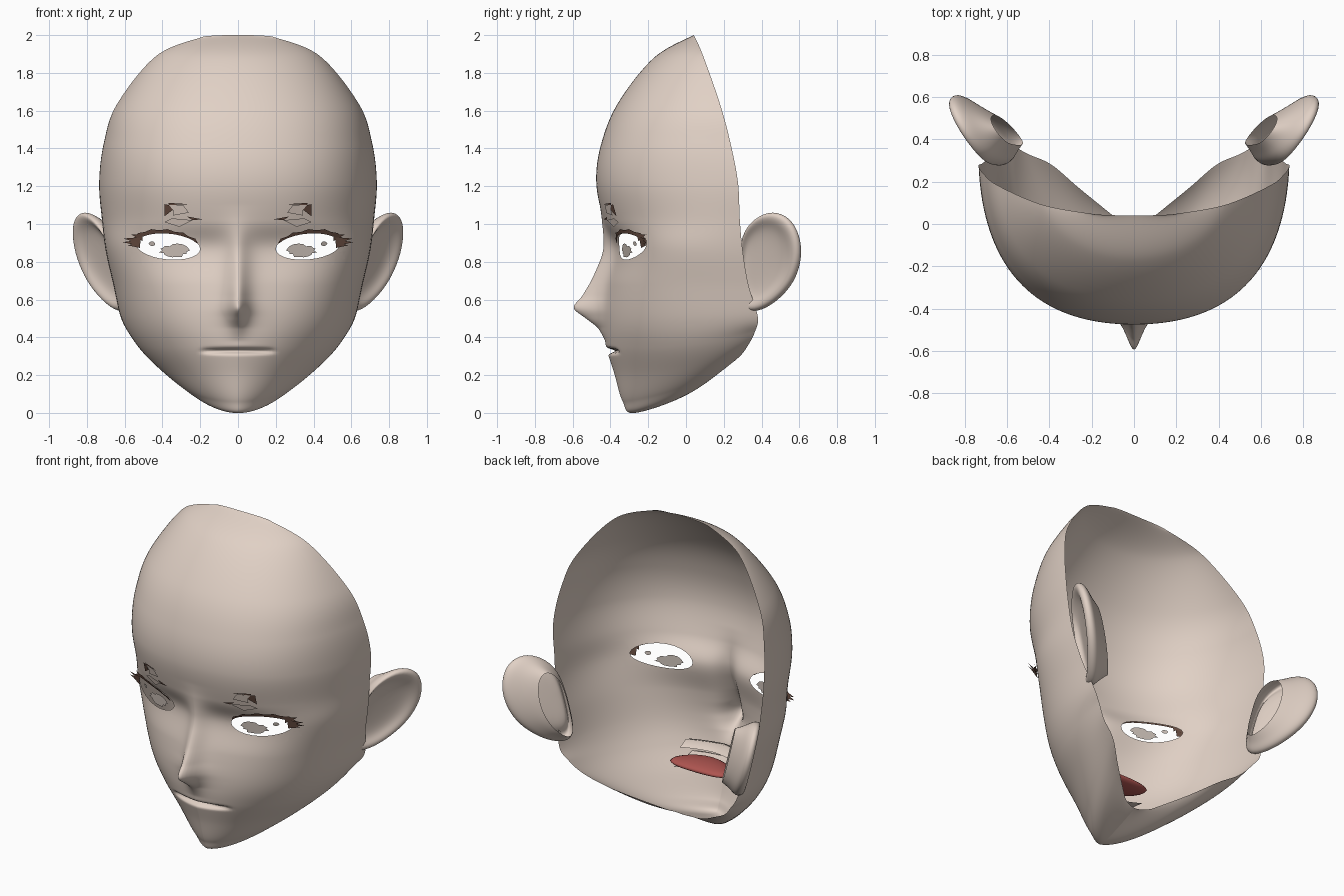
import bpy, bmesh, random
from math import sin, cos, pi, exp
from mathutils import Vector
from mathutils.bvhtree import BVHTree

random.seed(4)
cube = bpy.data.objects.get("Cube")
if cube:
    bpy.data.objects.remove(cube)


def material(name, r, g, b):
    m = bpy.data.materials.new(name)
    m.use_nodes = True
    m.diffuse_color = (r, g, b, 1)
    m.node_tree.nodes["Principled BSDF"].inputs["Base Color"].default_value = (r, g, b, 1)
    return m


SKIN = material("skin", .75, .635, .56)
IRIS = material("iris_grey", .58, .51, .46)
LASH = material("lash_brown", .13, .07, .05)
MOUTH = material("mouth_red", .42, .09, .08)


def add_object(name, bm, mat, smooth=True, mirror=True, subdivide=0):
    for f in bm.faces:
        f.smooth = smooth
    mesh = bpy.data.meshes.new(name)
    bm.to_mesh(mesh)
    bm.free()
    mesh.materials.append(mat)
    ob = bpy.data.objects.new(name, mesh)
    bpy.context.collection.objects.link(ob)
    if subdivide:
        sub = ob.modifiers.new("Smooth", 'SUBSURF')
        sub.levels = sub.render_levels = subdivide
    if mirror:
        ob.modifiers.new("Mirror", 'MIRROR')
    return ob


def grid_faces(bm, rows, closed=False):
    n = len(rows[0])
    for a, b in zip(rows, rows[1:]):
        for j in range(n if closed else n - 1):
            k = (j + 1) % n
            bm.faces.new((a[j], b[j], b[k], a[k]))


# Face shell rows: midline y z, front handle x y, side handle x y z, open edge x y z
ROWS = [
    (.04, 2, .06, .04, .12, .042, 2, .18, .045, 1.993),
    (-.17, 1.88, .23, -.17, .39, -.04, 1.895, .43, .09, 1.892),
    (-.36, 1.64, .37, -.36, .61, -.16, 1.64, .64, .18, 1.635),
    (-.45, 1.42, .45, -.45, .69, -.2, 1.43, .71, .235, 1.43),
    (-.475, 1.22, .48, -.475, .715, -.2, 1.22, .735, .275, 1.22),
    (-.435, 1.02, .42, -.43, .715, -.21, 1.02, .72, .285, 1.02),
    (-.375, .87, .36, -.335, .72, -.29, .87, .7, .3, .86),
    (-.41, .68, .38, -.395, .67, -.22, .67, .66, .33, .68),
    (-.43, .5, .36, -.415, .63, -.16, .46, .62, .38, .51),
    (-.425, .36, .32, -.4, .575, -.07, .3, .565, .365, .43),
    (-.38, .21, .25, -.36, .47, 0, .18, .5, .33, .36),
    (-.335, .06, .15, -.32, .37, .02, .1, .39, .28, .295),
    (-.27, 0, .1, -.25, .24, .02, .07, .26, .17, .21),
    (.01, .1, .03, .01, .07, .02, .11, .1, .04, .12),
]
NOSE = [(.38, 0), (.45, .035), (.5, .1), (.555, .168), (.62, .13), (.7, .095),
        (.8, .075), (.9, .055), (1, .015), (1.1, 0)]


def blend(a, b, c, d, t):
    return [q + .5 * t * (r - p + t * (2 * p - 5 * q + 4 * r - s + t * (3 * (q - r) + s - p)))
            for p, q, r, s in zip(a, b, c, d)]


def nose_height(z):
    for i in range(len(NOSE) - 1):
        (z0, _), (z1, _) = NOSE[i], NOSE[i + 1]
        if z0 <= z <= z1:
            before, after = NOSE[max(i - 1, 0)], NOSE[min(i + 2, len(NOSE) - 1)]
            return max(0, blend(before, NOSE[i], NOSE[i + 1], after, (z - z0) / (z1 - z0))[1])
    return 0


def shell_point(row, t):
    cy, cz, ax, ay, bx, by, bz, ex, ey, ez = row
    u = 1 - t
    p = (Vector((0, cy, cz)) * u**3 + Vector((ax, ay, cz)) * 3 * u * u * t
         + Vector((bx, by, bz)) * 3 * u * t * t + Vector((ex, ey, ez)) * t**3)
    if p.y < -.2:
        # Nose ridge and the crease between the lips
        width = .06 + .08 * max(0, p.z - .56)
        p.y -= nose_height(p.z) / (1 + (p.x / width) ** 2) ** 1.5
        p.y += .045 * exp(-((p.z - .328) / .012) ** 2) * max(0, 1 - (p.x / .2) ** 2) ** .8
    return p


STEPS, COLS = 18, 44
head = bmesh.new()
grid = []
last = len(ROWS) - 1
for i in range(last * STEPS + 1):
    k = min(i // STEPS, last - 1)
    row = blend(ROWS[max(k - 1, 0)], ROWS[k], ROWS[k + 1], ROWS[min(k + 2, last)], i / STEPS - k)
    grid.append([head.verts.new(shell_point(row, (j / COLS) ** 1.4)) for j in range(COLS + 1)])
grid_faces(head, grid)
surface = BVHTree.FromBMesh(head)


def on_face(x, z, out=0.0):
    hit = surface.ray_cast(Vector((max(abs(x), .001), -2, z)), Vector((0, 1, 0)))[0]
    return Vector((x, (hit.y if hit else -.4) - out, z))


def oval(cx, cz, rx, rz, tilt, n=24):
    return [(cx + rx * cos(a), cz + rz * sin(a) + tilt * rx * cos(a))
            for a in (2 * pi * i / n for i in range(n))]


def cut_hole(bm, outline):
    xs, zs = zip(*outline)
    sides = [(Vector((p[0], 0, p[1])), Vector((q[1] - p[1], 0, p[0] - q[0])))
             for p, q in zip(outline, outline[1:] + outline[:1])]

    def nearby():
        return [f for f in bm.faces if any(
            v.co.y < -.1 and min(xs) - .02 < v.co.x < max(xs) + .02
            and min(zs) - .02 < v.co.z < max(zs) + .02 for v in f.verts)]

    for co, no in sides:
        faces = nearby()
        edges = {e for f in faces for e in f.edges}
        verts = {v for f in faces for v in f.verts}
        bmesh.ops.bisect_plane(bm, geom=faces + list(edges) + list(verts),
                               dist=.00001, plane_co=co, plane_no=no.normalized())
    inside = [f for f in nearby()
              if all((f.calc_center_median() - co).dot(no) < 0 for co, no in sides)]
    bmesh.ops.delete(bm, geom=inside, context='FACES')


# Eye openings
EYE = (.37, .882, .17, .07, .08)
cut_hole(head, oval(*EYE))
add_object("face_shell", head, SKIN)


# Thin plates that follow the face, standing clear of it at the outer eye corner
def plates(name, polygons, mat, out):
    bm = bmesh.new()
    for poly in polygons:
        points = [on_face(x, z, out) for x, z in poly]
        bm.faces.new([bm.verts.new((p.x, min(p.y, -.21), p.z)) for p in points])
    return add_object(name, bm, mat, smooth=False)


# Ragged iris flakes
def flake(cx, cz, rx, rz, n):
    pts = []
    for i in range(n):
        a, r = 2 * pi * i / n, random.uniform(.8, 1) if i % 2 else random.uniform(.6, 1)
        pts.append((cx + rx * r * cos(a), cz + rz * r * sin(a)))
    return pts


plates("iris", [flake(.335, .86, .095, .038, 22), flake(.455, .895, .02, .014, 7)], IRIS, 0)

# Upper eyelashes: tapered band with spikes at the outer corner
cx, cz, rx, rz, tilt = EYE


def lid(a, grow):
    x = rx * (1 + grow * .4) * cos(a)
    return cx + x, cz + rz * (1 + grow) * sin(a) + tilt * x


N = 12
angles = [pi * (.86 - .88 * i / N) for i in range(N + 1)]
grow = [.05 + .3 * i / N + (.12 if i % 2 else 0) for i in range(N + 1)]
band = [[lid(angles[i], -.04), lid(angles[i + 1], -.04),
         lid(angles[i + 1], grow[i + 1]), lid(angles[i], grow[i])] for i in range(N)]
spikes = []
for a, length in ((0, .07), (.18, .07), (.4, .04), (-.15, .045)):
    x, z = lid(a, 0)
    spikes.append([(x - .02, z - .012), (x + length, z + .008 + a * .04), (x - .02, z + .022)])
plates("eyelashes", band + spikes, LASH, .012)

# Broken eyebrows
plates("eyebrow_shards", [
    [(.345, 1.075), (.39, 1.04), (.39, 1.105), (.365, 1.1)],
    [(.26, 1.105), (.37, 1.112), (.365, 1.1)],
    [(.19, 1.025), (.27, 1.04), (.24, 1.02)],
], LASH, .015)
plates("eyebrow_flakes", [
    [(.26, 1.06), (.345, 1.045), (.345, 1.075), (.365, 1.1), (.29, 1.1)],
    [(.24, 1.02), (.35, 1.03), (.39, 1.01), (.31, .985)],
], SKIN, .013)

# Lip folds inside the mouth
for name, profile in (("upper_lip_fold", ((.335, 0), (.4, .05), (.415, .1), (.385, .15))),
                      ("lower_lip_fold", ((.317, 0), (.295, .08), (.285, .17)))):
    bm = bmesh.new()
    grid_faces(bm, [[bm.verts.new(on_face(.2 * i / 8, z, -depth)) for i in range(-8, 9)]
                    for z, depth in profile])
    add_object(name, bm, SKIN, mirror=False)

# Tongue
bm = bmesh.new()
bmesh.ops.create_uvsphere(bm, u_segments=24, v_segments=10, radius=1)
for v in bm.verts:
    v.co = (v.co.x * .2, v.co.y * .1 - .18 + .04 * v.co.x**2, v.co.z * .03 + .345)
add_object("tongue", bm, MOUTH, mirror=False)

# Ears: outline in y z, then rings of y scale, z scale and outward offset, open back to hollow
OUTLINE = [(.29, .92), (.34, 1.01), (.43, 1.065), (.52, 1.045), (.58, .97), (.605, .85),
           (.575, .72), (.51, .63), (.43, .565), (.35, .535), (.285, .56), (.28, .72)]
RINGS = [(.45, .75, -.12), (.75, .87, -.07), (.98, .98, -.04), (1.04, 1.04, -.01),
         (.98, .98, .02), (.85, .85, .015), (.7, .7, -.012), (.35, .35, -.02)]
bm = bmesh.new()
rings = []
for scale_y, scale_z, out in RINGS:
    ring = []
    for y, z in OUTLINE:
        y, z = .34 + (y - .34) * scale_y, .79 + (z - .79) * scale_z
        x = .67 + (y - .28) * .62 + (z - .9) * .25
        ring.append(bm.verts.new((x + .85 * out, y - .5 * out, z)))
    rings.append(ring)
grid_faces(bm, rings, closed=True)
bm.faces.new(rings[-1])
bmesh.ops.recalc_face_normals(bm, faces=bm.faces[:])
add_object("ears", bm, SKIN, subdivide=2)
